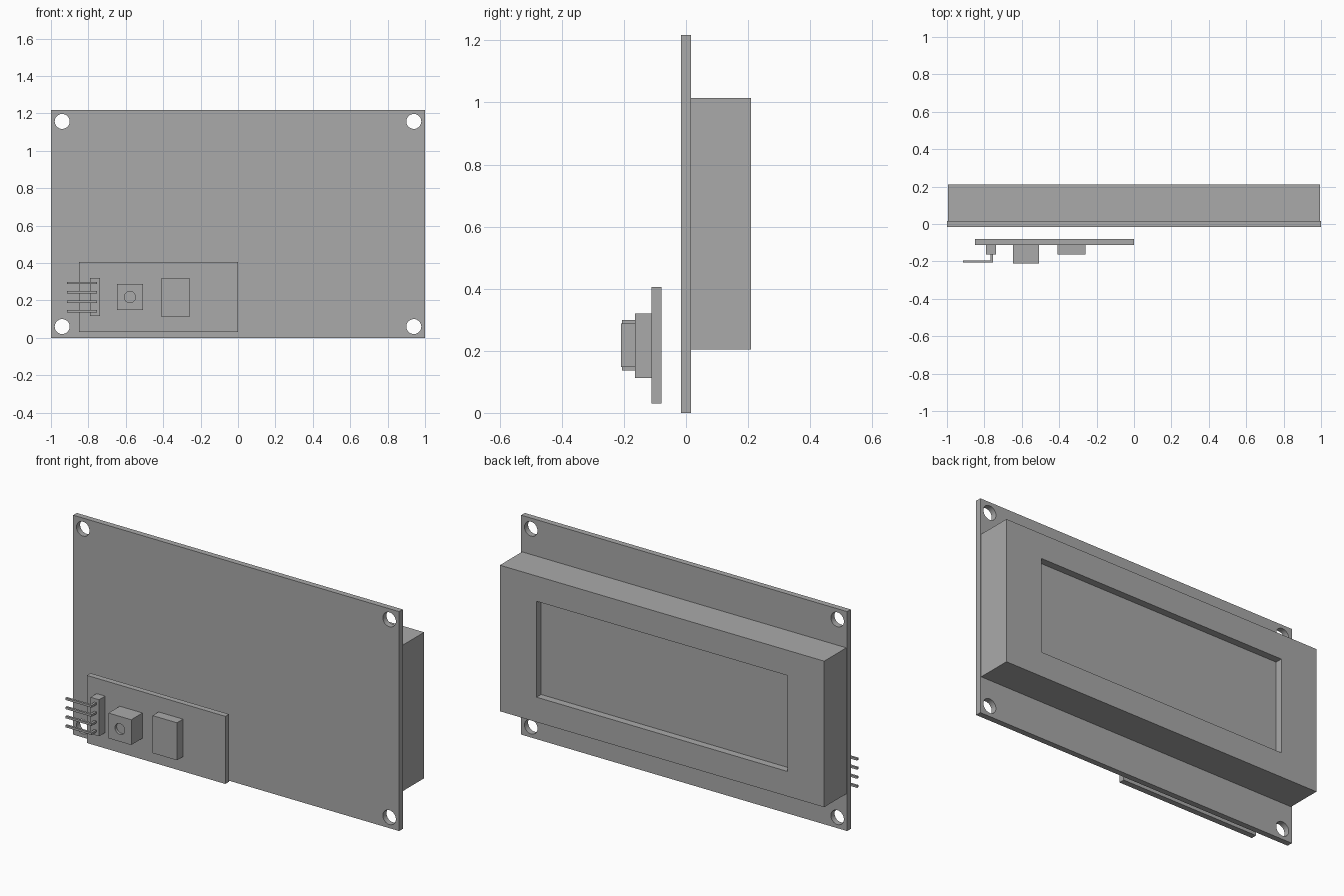
import bpy
import math

if "Cube" in bpy.data.objects:
    bpy.data.objects.remove(bpy.data.objects["Cube"], do_unlink=True)

grey = bpy.data.materials.new("plain grey")
grey.use_nodes = True
GREY = (0.4, 0.4, 0.4, 1)
grey.diffuse_color = GREY
grey.node_tree.nodes["Principled BSDF"].inputs["Base Color"].default_value = GREY


def box(name, x, y, z):
    """Box from (min, max) spans on each axis."""
    spans = (x, y, z)
    bpy.ops.mesh.primitive_cube_add(size=1, location=[(a + b) / 2 for a, b in spans])
    ob = bpy.context.object
    ob.name = name
    ob.scale = [b - a for a, b in spans]
    bpy.ops.object.transform_apply(location=False, rotation=False, scale=True)
    ob.data.materials.append(grey)
    return ob


def rod(name, x, y, z, radius, depth):
    """Cylinder running along y."""
    bpy.ops.mesh.primitive_cylinder_add(vertices=32, radius=radius, depth=depth,
                                        location=(x, y, z), rotation=(math.pi / 2, 0, 0))
    ob = bpy.context.object
    ob.name = name
    ob.data.materials.append(grey)
    return ob


def cut(target, cutter):
    mod = target.modifiers.new("cut", "BOOLEAN")
    mod.operation = "DIFFERENCE"
    mod.solver = "EXACT"
    mod.object = cutter
    cutter.hide_render = True
    bpy.ops.object.select_all(action="DESELECT")
    target.select_set(True)
    bpy.context.view_layer.objects.active = target
    bpy.ops.object.modifier_apply(modifier=mod.name)
    bpy.data.objects.remove(cutter, do_unlink=True)


# Main circuit board with four mounting holes
board = box("main_board", (-1, 1), (-0.016, 0.016), (0, 1.217))
for hx in (-0.94, 0.94):
    for hz in (0.06, 1.157):
        cut(board, rod("hole_cutter", hx, 0, hz, 0.04, 0.2))
bpy.ops.object.shade_smooth_by_angle()

# Display housing with a recessed window
housing = box("display_housing", (-0.995, 0.995), (0.016, 0.21), (0.205, 1.015))
cut(housing, box("window_cutter", (-0.77, 0.77), (0.17, 0.3), (0.343, 0.875)))

# Small adapter board standing off the main board
box("adapter_board", (-0.85, 0), (-0.111, -0.079), (0.03, 0.405))
box("chip", (-0.41, -0.26), (-0.164, -0.111), (0.112, 0.32))

# Contrast adjuster with a round dimple
adjuster = box("contrast_adjuster", (-0.648, -0.508), (-0.21, -0.111), (0.148, 0.288))
cut(adjuster, rod("dimple_cutter", -0.578, -0.21, 0.218, 0.03, 0.03))
bpy.ops.object.shade_smooth_by_angle()

# Pin header with four bent pins
box("pin_header", (-0.79, -0.738), (-0.164, -0.111), (0.117, 0.32))
for i in range(4):
    z = 0.142 + 0.0505 * i
    span = (z - 0.006, z + 0.006)
    box(f"pin_arm_{i + 1}", (-0.914, -0.754), (-0.206, -0.194), span)
    box(f"pin_stem_{i + 1}", (-0.767, -0.754), (-0.194, -0.164), span)
